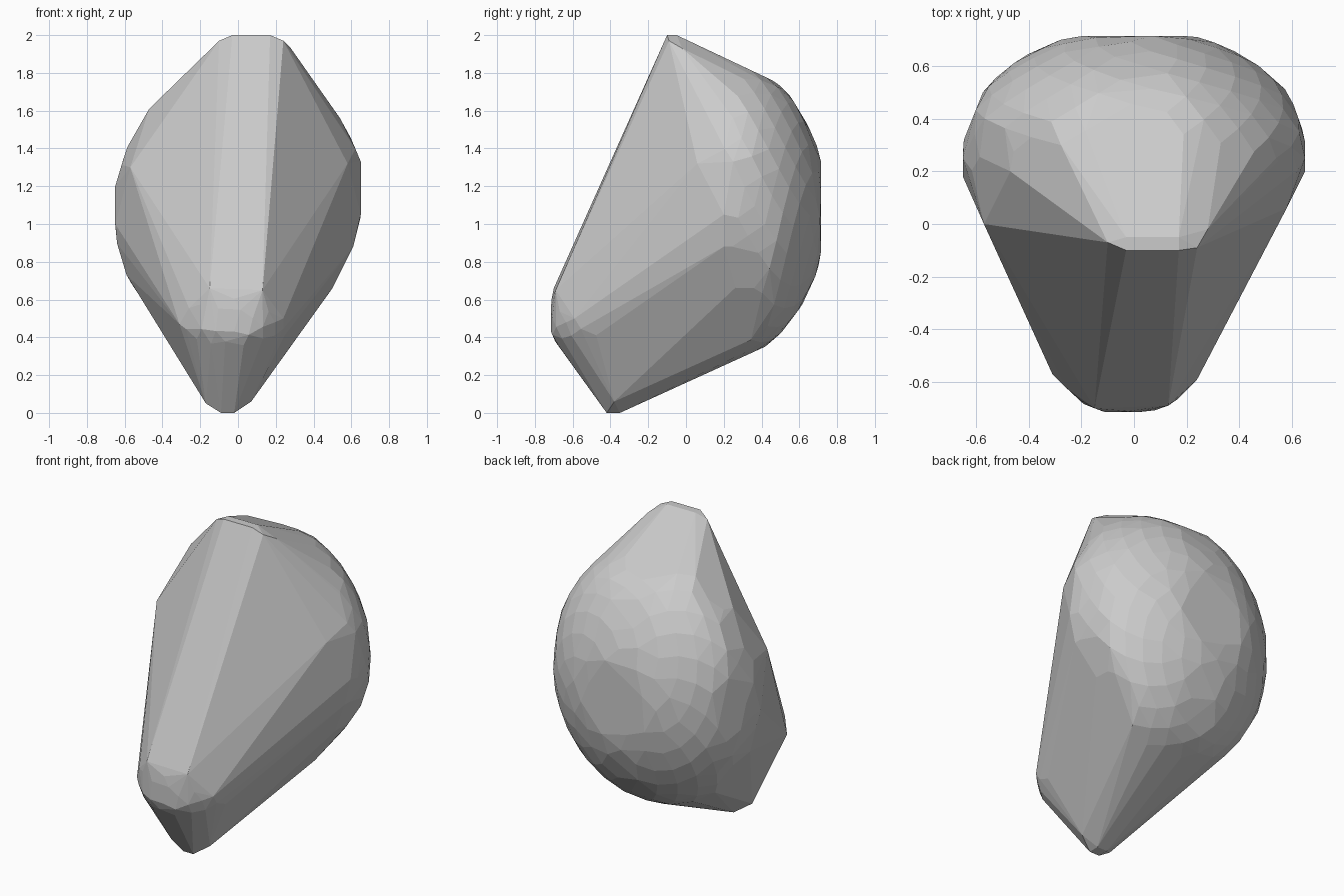
import bpy, bmesh, math
from mathutils import Vector

if "Cube" in bpy.data.objects:
    bpy.data.objects.remove(bpy.data.objects["Cube"])

# Outlines read from the three straight views
FRONT = [(-.03, 2), (.17, 2), (.24, 1.97), (.28, 1.93), (.54, 1.56), (.60, 1.45), (.65, 1.33),
         (.65, 1.04), (.61, .88), (.5, .66), (.07, .06), (-.02, 0), (-.09, 0), (-.17, .05),
         (-.55, .66), (-.59, .73), (-.65, .93), (-.65, 1.2), (-.59, 1.4), (-.47, 1.61), (-.1, 1.97)]
SIDE = [(-.1, 2), (-.05, 2), (.48, 1.75), (.55, 1.68), (.62, 1.57), (.68, 1.45), (.715, 1.35),
        (.715, .83), (.68, .7), (.62, .58), (.53, .45), (.44, .36), (-.35, 0), (-.42, 0),
        (-.68, .35), (-.715, .43), (-.715, .6), (-.70, .67)]
TOP = [(-.22, .715), (.25, .715), (.46, .63), (.55, .57), (.6, .47), (.65, .33), (.65, .2),
       (.24, -.59), (.15, -.68), (.06, -.715), (-.11, -.715), (-.2, -.68), (-.31, -.57),
       (-.57, 0), (-.65, .18), (-.65, .31), (-.57, .51), (-.46, .62), (-.31, .7)]
OUTLINES = ((FRONT, 0, 2), (SIDE, 1, 2), (TOP, 0, 1))


def clamp(p, c):
    """Pull p towards the inner point c until it lies inside all outlines."""
    d, t = p - c, 1.0
    for poly, a, b in OUTLINES:
        for (x0, y0), (x1, y1) in zip(poly, poly[1:] + poly[:1]):
            nx, ny = y1 - y0, x0 - x1
            dist = nx * (x0 - c[a]) + ny * (y0 - c[b])
            if dist < 0:
                nx, ny, dist = -nx, -ny, -dist
            run = nx * d[a] + ny * d[b]
            if run > dist:
                t = min(t, dist / run)
    return c + d * t


def blob(center, radii, count, keep):
    """Evenly spread points on an ellipsoid, trimmed to the outlines."""
    c, pts = Vector(center), []
    for i in range(count):
        z = 1 - (2 * i + 1) / count
        r, a = math.sqrt(1 - z * z), i * math.pi * (3 - math.sqrt(5))
        p = c + Vector((r * math.cos(a) * radii[0], z * radii[1], r * math.sin(a) * radii[2]))
        if keep(p):
            pts.append(clamp(p, c))
    return pts


# Large rounded back and small rounded front nose
points = blob((0, .2, 1.08), (.7, .545, .8), 420, lambda p: p.y > .2)
points += blob((-.03, -.45, .5), (.3, .29, .24), 150, lambda p: p.y < -.4)

# Top crest, foot, side rims and nose corners
points += [Vector(p) for p in (
    (-.03, -.1, 2), (.17, -.1, 2), (-.03, -.05, 2), (.17, -.05, 2), (.24, -.09, 1.97),
    (.28, -.02, 1.93), (-.1, -.07, 1.97),
    (-.09, -.42, 0), (-.02, -.42, 0), (-.09, -.35, 0), (-.02, -.35, 0), (.07, -.38, .06), (-.17, -.42, .05),
    (.58, .06, 1.32), (.65, .2, 1.05), (.65, .25, 1.33), (.61, .2, .88), (.5, .36, .66), (.54, .25, 1.56),
    (-.57, 0, 1.3), (-.65, .18, 1.0), (-.65, .25, 1.2), (-.59, .2, .73), (-.55, .25, .66), (-.47, .2, 1.61),
    (.24, -.59, .5), (-.31, -.57, .47), (-.15, -.70, .66), (.13, -.69, .65))]

bm = bmesh.new()
for p in points:
    bm.verts.new(p)
bmesh.ops.remove_doubles(bm, verts=bm.verts[:], dist=.012)
hull = bmesh.ops.convex_hull(bm, input=bm.verts[:])
loose = [v for v in bm.verts if not v.link_faces]
bmesh.ops.delete(bm, geom=loose, context='VERTS')
# Merge nearly level triangles into broad facets
bmesh.ops.dissolve_limit(bm, angle_limit=math.radians(4), verts=bm.verts[:], edges=bm.edges[:])
bmesh.ops.recalc_face_normals(bm, faces=bm.faces[:])

mesh = bpy.data.meshes.new("faceted_stone")
bm.to_mesh(mesh)
bm.free()
stone = bpy.data.objects.new("faceted_stone", mesh)
bpy.context.collection.objects.link(stone)
